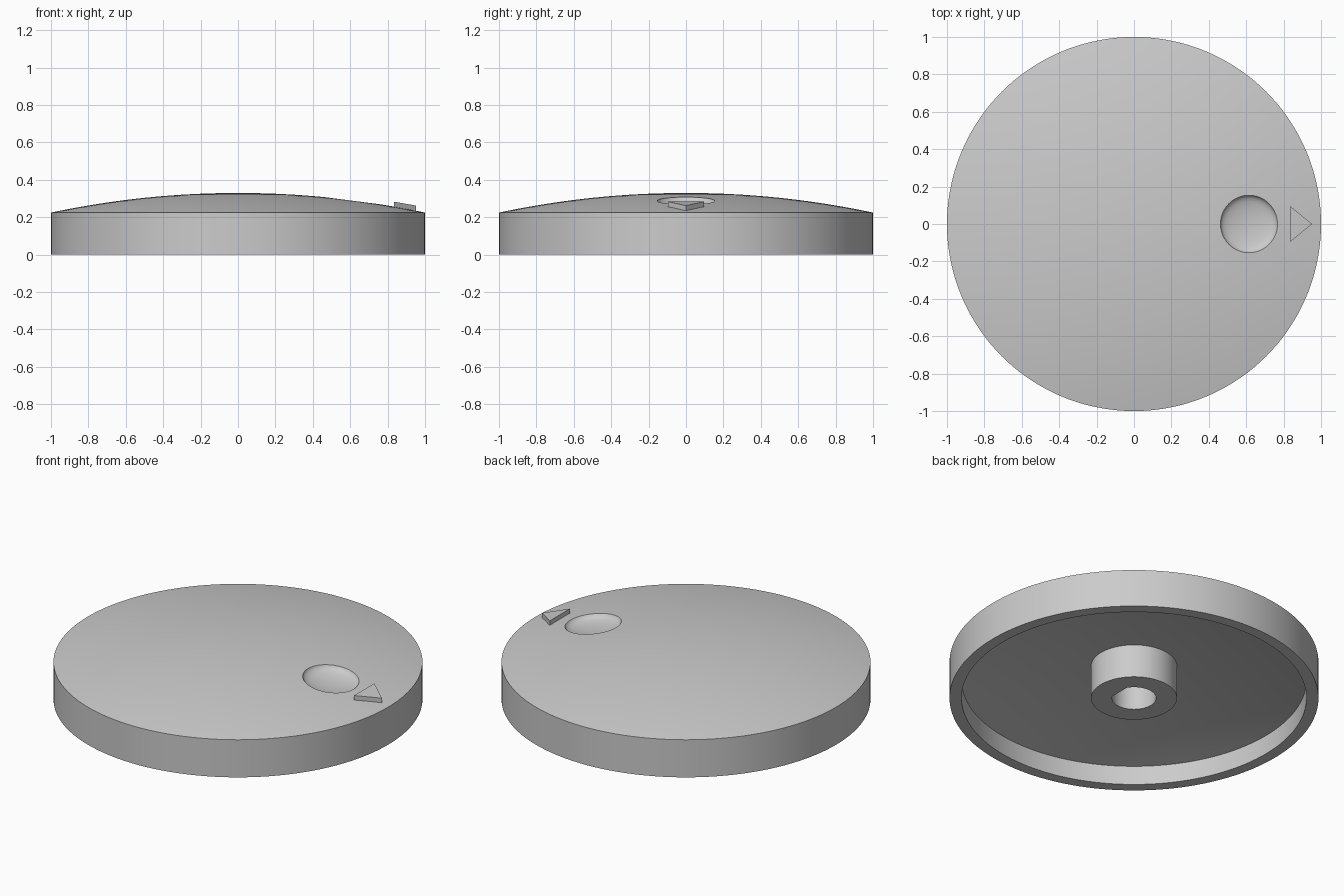
import bpy, bmesh, math
from mathutils import Vector, Matrix

cube = bpy.data.objects.get("Cube")
if cube:
    bpy.data.objects.remove(cube, do_unlink=True)

grey = bpy.data.materials.new("satin_grey")
grey.use_nodes = True
grey.diffuse_color = (0.6, 0.6, 0.6, 1)
grey.node_tree.nodes["Principled BSDF"].inputs["Base Color"].default_value = grey.diffuse_color

DOME_R = 4.81    # sphere radius of the top
TOP = 0.33       # crown height
SHELL = 0.125    # cap thickness
BOSS, BORE = 0.233, 0.12


def dome(r):
    return TOP - DOME_R + math.sqrt(DOME_R ** 2 - r ** 2)


def finish(bm, name):
    bmesh.ops.recalc_face_normals(bm, faces=bm.faces[:])
    mesh = bpy.data.meshes.new(name)
    bm.to_mesh(mesh)
    bm.free()
    mesh.materials.append(grey)
    obj = bpy.data.objects.new(name, mesh)
    bpy.context.collection.objects.link(obj)
    return obj


def lathe(profile, steps):
    bm = bmesh.new()
    verts = [bm.verts.new((r, 0, z)) for r, z in profile]
    edges = [bm.edges.new(pair) for pair in zip(verts, verts[1:])]
    bmesh.ops.spin(bm, geom=verts + edges, cent=(0, 0, 0), axis=(0, 0, 1),
                   angle=2 * math.pi, steps=steps)
    bmesh.ops.remove_doubles(bm, verts=bm.verts[:], dist=1e-5)
    return bm


def activate(obj):
    bpy.ops.object.select_all(action='DESELECT')
    obj.select_set(True)
    bpy.context.view_layer.objects.active = obj


# Domed cap with hollow underside and central boss, as one turned profile
outer = [(i / 20, dome(i / 20)) for i in range(21)]
inner_r = [0.935 + (BOSS - 0.935) * i / 12 for i in range(13)]
ceiling = [(r, dome(r) - SHELL) for r in inner_r]
profile = (outer + [(1, 0), (0.935, 0)] + ceiling
           + [(BOSS, 0), (BORE, 0), (BORE, 0.2), (0, 0.2)])
bm = lathe(profile, 144)

# Flat side of the shaft bore
for v in bm.verts:
    if v.co.z < 0.21 and v.co.xy.length < BORE + 0.01:
        v.co.x = min(v.co.x, 0.103)
knob = finish(bm, "knob_cap")

# Finger dimple, cut square to the dome surface
dish = [(0, 0.08), (0.165, 0.08), (0.165, 0.012), (0.155, 0), (0.149, -0.012),
        (0.138, -0.021), (0.12, -0.028), (0.09, -0.035), (0.05, -0.04), (0, -0.042)]
cutter = finish(lathe(dish, 64), "dimple_cutter")
cutter.hide_render = True
px = 0.615
cutter.matrix_world = (Matrix.Translation((px, 0, dome(px)))
                       @ Matrix.Rotation(math.asin(px / DOME_R), 4, 'Y'))
bpy.context.view_layer.update()
cut = knob.modifiers.new("dimple", 'BOOLEAN')
cut.operation = 'DIFFERENCE'
cut.solver = 'EXACT'
cut.object = cutter
activate(knob)
bpy.ops.object.modifier_apply(modifier=cut.name)
bpy.data.objects.remove(cutter, do_unlink=True)
activate(knob)
bpy.ops.object.shade_smooth_by_angle(angle=math.radians(35))

# Raised pointer whose top follows the slope of the dome
bm = bmesh.new()
outline = [(0.835, -0.095), (0.953, 0), (0.835, 0.095)]
base = bm.faces.new([bm.verts.new((x, y, 0.21)) for x, y in outline])
lifted = bmesh.ops.extrude_face_region(bm, geom=[base])["geom"]
for v in lifted:
    if isinstance(v, bmesh.types.BMVert):
        v.co.z = 0.283 - 0.175 * (v.co.x - 0.835)
finish(bm, "pointer_arrow")
